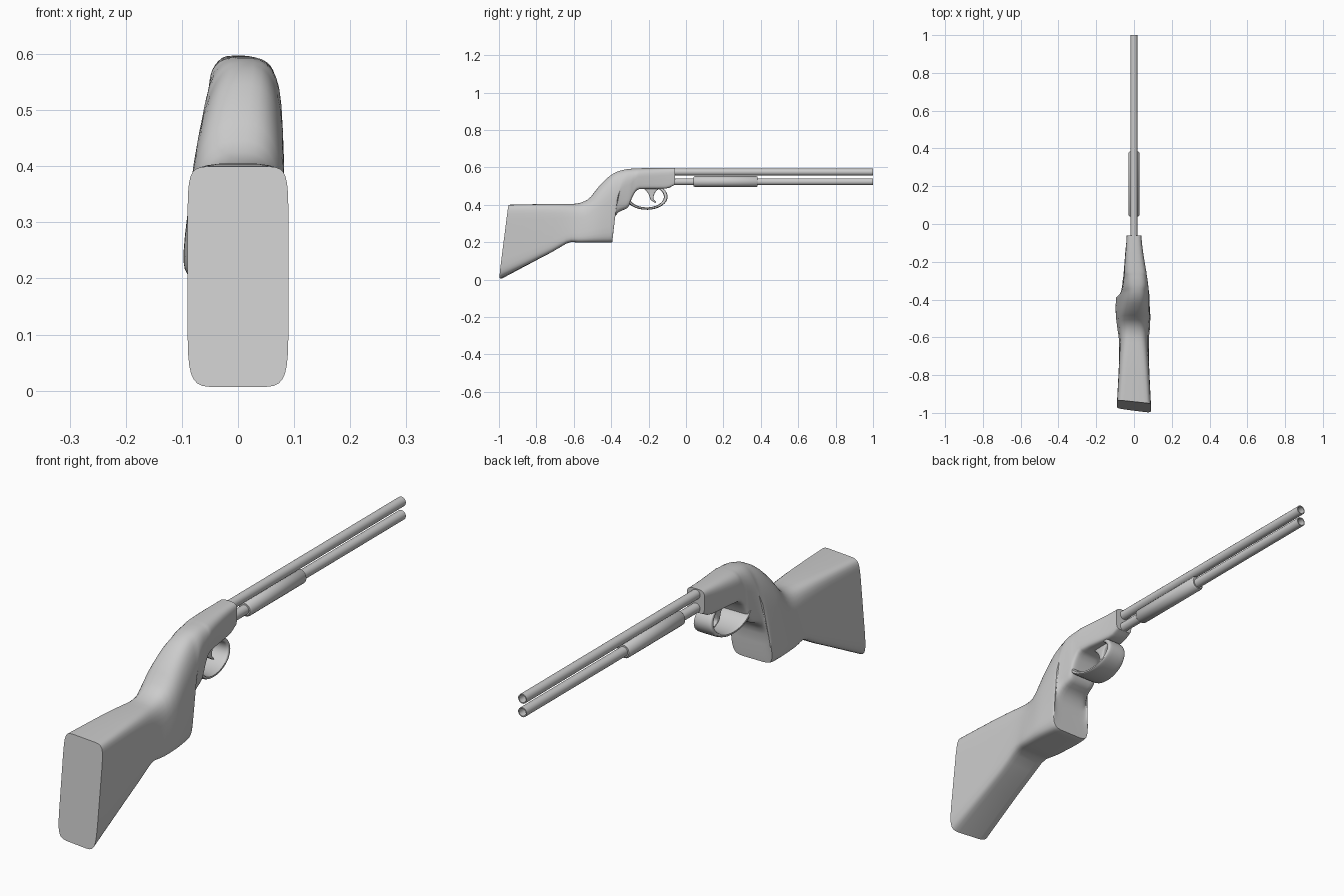
import bpy, bmesh, math

if "Cube" in bpy.data.objects:
    bpy.data.objects.remove(bpy.data.objects["Cube"])


def smooth_rows(rows, steps):
    """Monotone interpolation of every column, without overshoot."""
    def tangent(i, k):
        if i == 0 or i == len(rows) - 1:
            j = min(i, len(rows) - 2)
            return rows[j + 1][k] - rows[j][k]
        a, b = rows[i][k] - rows[i - 1][k], rows[i + 1][k] - rows[i][k]
        return 0 if a * b <= 0 else 2 * a * b / (a + b)
    out = []
    for i in range(len(rows) - 1):
        for s in range(steps):
            t = s / steps
            h = t * t * (3 - 2 * t)
            out.append([rows[i][k] * (1 - h) + rows[i + 1][k] * h
                        + t * (1 - t) ** 2 * tangent(i, k)
                        - t * t * (1 - t) * tangent(i + 1, k)
                        for k in range(len(rows[0]))])
    return out + [list(rows[-1])]


def loft(name, rings):
    """Skin a list of closed rings and cap both ends."""
    bm = bmesh.new()
    loops = [[bm.verts.new(p) for p in ring] for ring in rings]
    n = len(loops[0])
    for a, b in zip(loops, loops[1:]):
        for i in range(n):
            bm.faces.new((a[i], a[(i + 1) % n], b[(i + 1) % n], b[i]))
    bm.faces.new(loops[0])
    bm.faces.new(loops[-1])
    bmesh.ops.recalc_face_normals(bm, faces=bm.faces)
    mesh = bpy.data.meshes.new(name)
    bm.to_mesh(mesh)
    bm.free()
    ob = bpy.data.objects.new(name, mesh)
    bpy.context.collection.objects.link(ob)
    bpy.ops.object.select_all(action='DESELECT')
    ob.select_set(True)
    bpy.context.view_layer.objects.active = ob
    bpy.ops.object.shade_smooth_by_angle(angle=math.radians(40))


def section(y1, z1, y2, z2, w1, w2, n1=5, n2=5, count=32):
    """Superellipse between an upper/outer and a lower/inner edge point."""
    ring = []
    for i in range(count):
        a = 2 * math.pi * (i + 0.5) / count
        c, s = math.cos(a), math.sin(a)
        n = n1 if s > 0 else n2
        t = (1 - math.copysign(abs(s) ** (2 / n), s)) / 2
        w = w1 + (w2 - w1) * t
        ring.append((w * math.copysign(abs(c) ** (2 / n), c),
                     y1 + (y2 - y1) * t, z1 + (z2 - z1) * t))
    return ring


def carve(p):
    """Slight sideways lean of the grip and slant of the butt."""
    x, y, z = p
    lean = 0.07 * (z - 0.38) * math.exp(-((y + 0.36) / 0.15) ** 2)
    slant = 0.13 * (0.09 - x) * max(0, (-y - 0.75) / 0.25)
    return (x + lean, y + slant, z)


def tube(name, z, profile, count=20):
    """Round part along y from (y, radius) pairs."""
    turns = [2 * math.pi * i / count for i in range(count)]
    loft(name, [[(r * math.cos(a), y, z + r * math.sin(a)) for a in turns]
                for y, r in profile])


# Stock, grip and receiver: top y, z, bottom y, z, half width top and bottom
stock = [
    (-.95, .40, -1.0, .006, .09, .09),
    (-.70, .405, -.72, .145, .077, .08),
    (-.60, .405, -.615, .20, .07, .082),
    (-.53, .425, -.56, .197, .07, .09),
    (-.46, .505, -.48, .197, .072, .096),
    (-.40, .56, -.42, .197, .071, .093),
    (-.36, .58, -.394, .20, .07, .09),
    (-.33, .588, -.388, .31, .068, .078),
    (-.31, .591, -.36, .36, .067, .07),
    (-.29, .593, -.31, .385, .066, .062),
    (-.27, .594, -.287, .44, .062, .059),
    (-.25, .595, -.25, .483, .059, .057),
    (-.11, .597, -.11, .486, .044, .04),
    (-.06, .597, -.06, .506, .04, .036),
]
rings = []
for row in smooth_rows(stock, 3):
    top = 2.8 + 6 * max(0, (-row[0] - .55) / .4)   # squarer towards the butt
    if row[0] > -.25:
        top += 5 * (row[0] + .25)
    rings.append([carve(p) for p in section(*row, top, 7)])
loft("stock_and_receiver", rings)

# Trigger guard: elliptical strap that narrows towards the front
rings = []
for i in range(25):
    t = i / 24
    a = math.radians(190 + 220 * t)
    c, s = math.cos(a), math.sin(a)
    w = .062 - .03 * t
    rings.append(section(-.21 + .112 * c, .443 + .07 * s,
                         -.21 + .092 * c, .443 + .057 * s, w, w, count=20))
loft("trigger_guard", rings)

# Curved trigger, tapering to a forward hook
trigger = [
    (-.235, .495, -.135, .495, .014, .014),
    (-.20, .457, -.168, .46, .013, .013),
    (-.19, .428, -.174, .434, .012, .012),
    (-.163, .409, -.16, .414, .01, .01),
]
loft("trigger", [section(*r, count=16) for r in smooth_rows(trigger, 4)])

# Barrel and magazine tube, hollow at the muzzle
for name, z in (("upper_barrel", .575), ("lower_tube", .523)):
    tube(name, z, [(-.09, .0185), (1, .0185), (1, .0145), (.8, .0145)])

# Sliding fore-end
tube("fore_end", .524, [(.04, .024), (.046, .029), (.377, .029), (.383, .024)])
